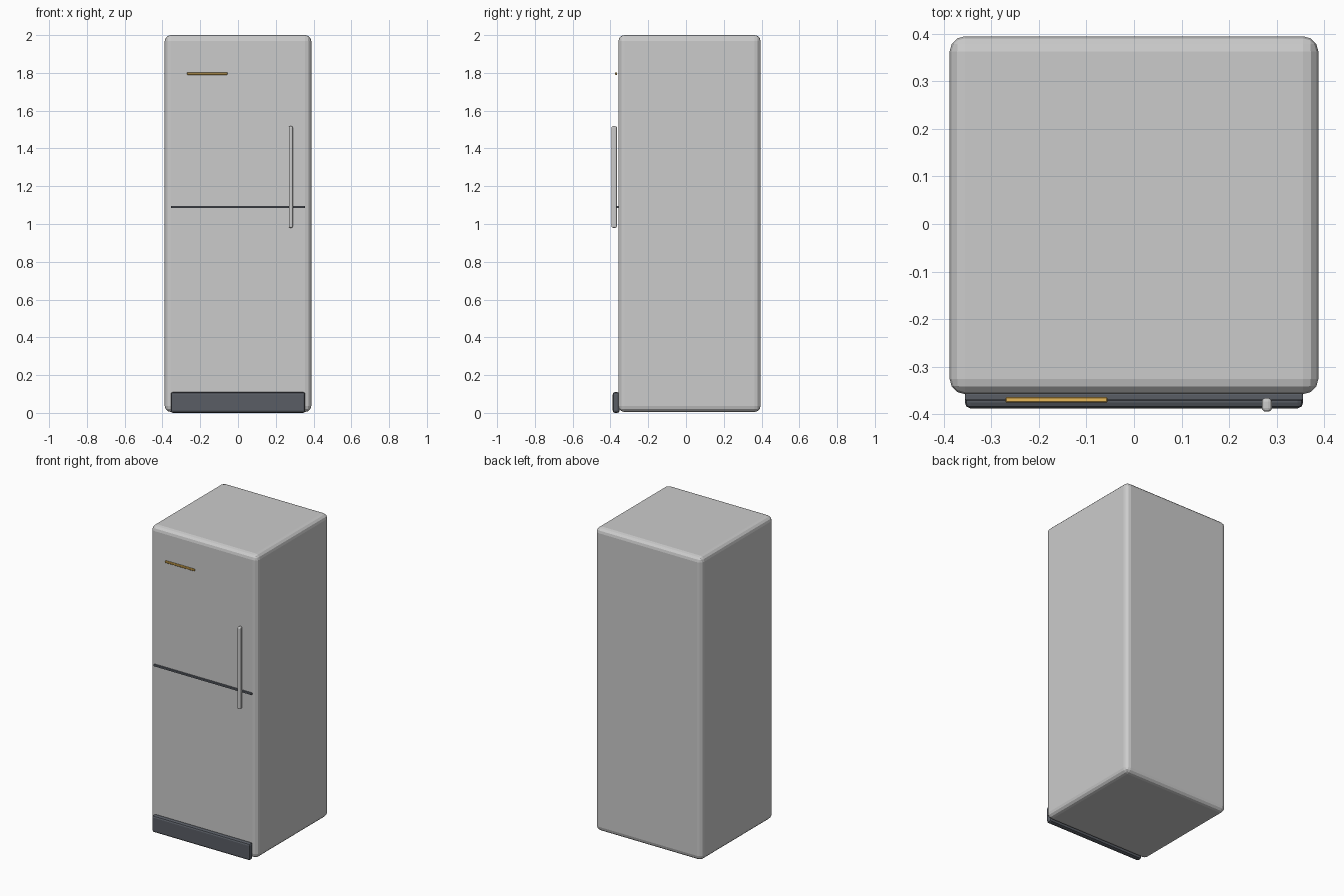
import bpy

if "Cube" in bpy.data.objects:
    bpy.data.objects.remove(bpy.data.objects["Cube"])


def box(name, lo, hi, bevel=0.0, segments=2, color=None):
    """Box spanning lo..hi with rounded edges and an optional colour."""
    bpy.ops.mesh.primitive_cube_add(size=1, location=[(a + b) / 2 for a, b in zip(lo, hi)])
    ob = bpy.context.object
    ob.name = name
    ob.scale = [b - a for a, b in zip(lo, hi)]
    bpy.ops.object.transform_apply(location=False, rotation=False, scale=True)
    if bevel:
        mod = ob.modifiers.new("rounded_edges", 'BEVEL')
        mod.width, mod.segments = bevel, segments
    if color:
        mat = bpy.data.materials.new(name + "_colour")
        mat.diffuse_color = color
        mat.use_nodes = True
        mat.node_tree.nodes["Principled BSDF"].inputs["Base Color"].default_value = mat.diffuse_color
        ob.data.materials.append(mat)
    return ob


DARK = (0.10, 0.11, 0.13, 1)

# Cabinet
box("cabinet", (-0.388, -0.358, 0.005), (0.388, 0.395, 2.0), 0.032, 3)

# Dark kick plate and the seam between the doors
box("kick_plate", (-0.356, -0.388, 0.0), (0.356, -0.352, 0.11), 0.012, 2, DARK)
box("door_seam", (-0.356, -0.371, 1.084), (0.356, -0.357, 1.096), 0.003, 2, DARK)

# Upright door handle
box("door_handle", (0.269, -0.395, 0.98), (0.290, -0.366, 1.518), 0.008, 3, (0.75, 0.76, 0.78, 1))

# Amber trim strip
box("trim_strip", (-0.27, -0.376, 1.790), (-0.056, -0.364, 1.802), 0.002, 1, (0.80, 0.48, 0.10, 1))
